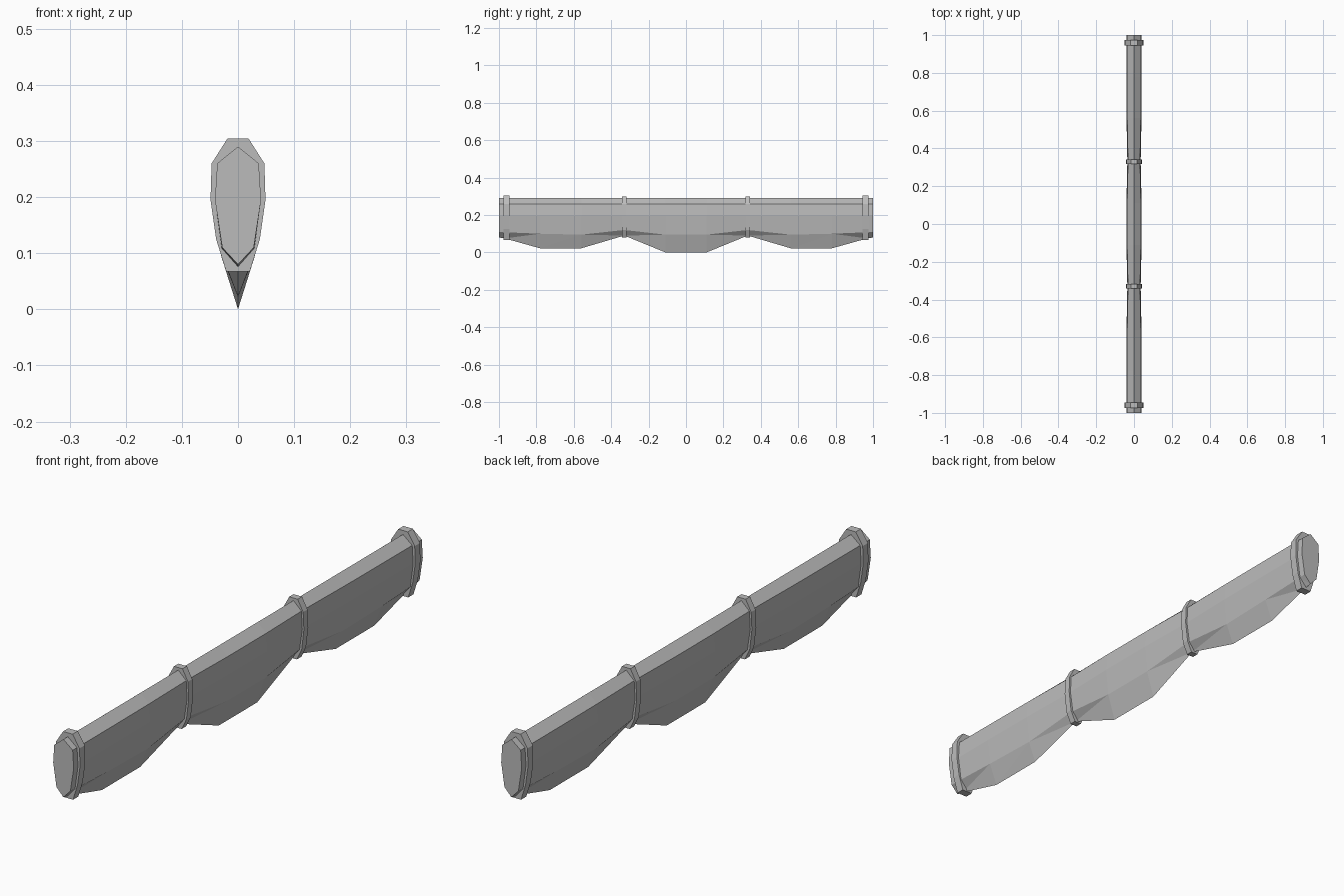
import bpy
import bmesh

cube = bpy.data.objects.get("Cube")
if cube:
    bpy.data.objects.remove(cube)

grey = bpy.data.materials.new("canvas_grey")
grey.use_nodes = True
colour = (0.5, 0.5, 0.5, 1)
grey.diffuse_color = colour
grey.node_tree.nodes["Principled BSDF"].inputs["Base Color"].default_value = colour


def finish(name, bm):
    bmesh.ops.recalc_face_normals(bm, faces=bm.faces)
    mesh = bpy.data.meshes.new(name)
    bm.to_mesh(mesh)
    bm.free()
    mesh.materials.append(grey)
    obj = bpy.data.objects.new(name, mesh)
    bpy.context.collection.objects.link(obj)
    return obj


def closed_section(half):
    """Mirror a half outline, running from the top to the bottom, across x = 0."""
    return half + [(-x, z) for x, z in reversed(half) if x > 0]


# Furled sail: sections lofted along y, with a keel that sags between straps
# Each station: y, keel height, side width factor, low corner (x, z)
half_stations = [
    (0.11, 0.0, 0.98, 0.030, 0.095),
    (0.33, 0.09, 0.86, 0.024, 0.12),
    (0.56, 0.022, 0.97, 0.029, 0.095),
    (0.78, 0.022, 1.0, 0.030, 0.10),
    (0.97, 0.075, 1.0, 0.029, 0.108),
    (1.0, 0.08, 1.0, 0.028, 0.11),
]
stations = [(-s[0],) + s[1:] for s in reversed(half_stations)] + half_stations

bm = bmesh.new()
rings = []
for y, keel, wide, low_x, low_z in stations:
    half = [(0, 0.29), (0.037 * wide, 0.26), (0.041 * wide, 0.195),
            (low_x, low_z), (0, keel)]
    rings.append([bm.verts.new((x, y, z)) for x, z in closed_section(half)])

count = len(rings[0])
KEEL = 4
for i in range(len(rings) - 1):
    a, b = rings[i], rings[i + 1]
    if a[KEEL].co.z < b[KEEL].co.z:
        a, b = b, a
    for j in range(count):
        k = (j + 1) % count
        if KEEL in (j, k):
            # Fold the sagging cloth from the high keel to the deeper side
            low = j if k == KEEL else k
            bm.faces.new((a[low], a[KEEL], b[low]))
            bm.faces.new((a[KEEL], b[KEEL], b[low]))
        else:
            bm.faces.new((a[j], a[k], b[k], b[j]))
bm.faces.new(rings[0])
bm.faces.new(rings[-1])
finish("furled_sail", bm)


# Straps: faceted bands wrapped round the sail
def strap(name, y, width, half):
    bm = bmesh.new()
    front, back = [[bm.verts.new((x, y + side * width / 2, z))
                    for x, z in closed_section(half)] for side in (-1, 1)]
    n = len(front)
    for j in range(n):
        k = (j + 1) % n
        bm.faces.new((front[j], front[k], back[k], back[j]))
    bm.faces.new(front)
    bm.faces.new(back)
    finish(name, bm)


end_band = [(0.019, 0.304), (0.047, 0.26), (0.049, 0.195),
            (0.039, 0.125), (0.021, 0.067)]
middle_band = [(0.017, 0.299), (0.039, 0.258), (0.042, 0.195),
               (0.033, 0.12), (0.014, 0.08)]
for label, sign in (("front", -1), ("back", 1)):
    strap(label + "_end_strap", sign * 0.96, 0.03, end_band)
    strap(label + "_middle_strap", sign * 0.33, 0.025, middle_band)
